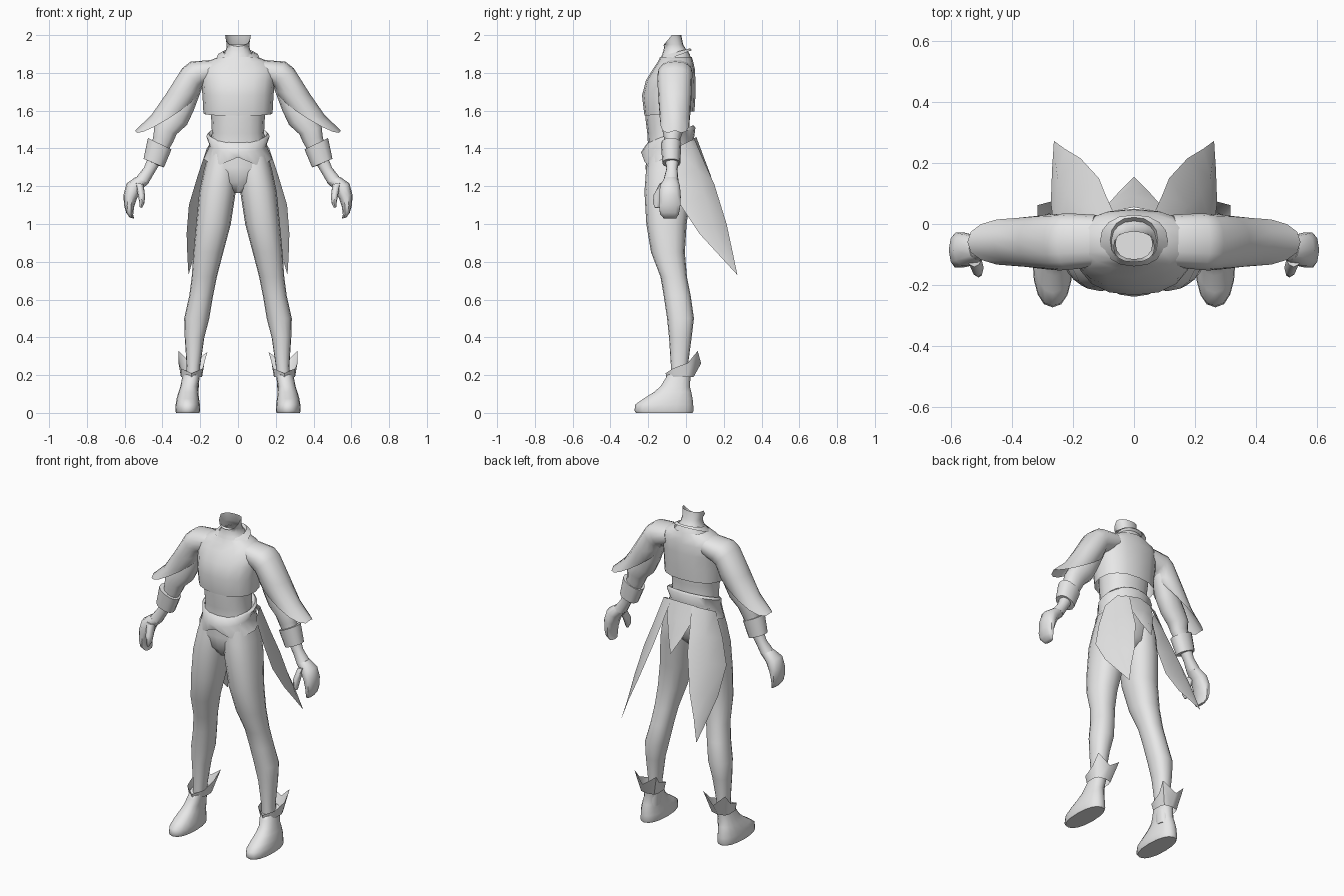
import bpy, bmesh, math

grey = bpy.data.materials.new("plain_grey")
grey.diffuse_color = (0.8, 0.8, 0.8, 1)


def sheet(name, rows, closed=False, caps=(False, False), mirror=False, angle=50):
    """Skin rows of points; closed joins each row into a ring."""
    bm = bmesh.new()
    vs = [[bm.verts.new(p) for p in row] for row in rows]
    n = len(rows[0])
    for a, b in zip(vs, vs[1:]):
        for i in range(n if closed else n - 1):
            j = (i + 1) % n
            bm.faces.new((a[i], a[j], b[j], b[i]))
    for cap, ring in zip(caps, (vs[0], vs[-1])):
        if cap:
            bm.faces.new(ring)
    bmesh.ops.remove_doubles(bm, verts=bm.verts, dist=0.0005)
    bmesh.ops.recalc_face_normals(bm, faces=bm.faces)
    me = bpy.data.meshes.new(name)
    bm.to_mesh(me)
    bm.free()
    me.materials.append(grey)
    me.shade_smooth()
    me.set_sharp_from_angle(angle=math.radians(angle))
    ob = bpy.data.objects.new(name, me)
    bpy.context.collection.objects.link(ob)
    if mirror:
        ob.modifiers.new("mirror", "MIRROR").use_mirror_merge = False
    return ob


def ring(ax, az, bx, bz, yf, yb, sag=0, tilt=0, n=16, e=0.88):
    """Rounded section between two x,z points, from yf to yb."""
    pts = []
    for k in range(n):
        t = 2 * math.pi * k / n
        c, s = (math.copysign(abs(v) ** e, v) for v in (math.cos(t), math.sin(t)))
        pts.append(((ax + bx) / 2 + c * (bx - ax) / 2,
                    (yf + yb) / 2 + s * (yb - yf) / 2,
                    (az + bz) / 2 + c * (bz - az) / 2 - sag * abs(s) + tilt * s))
    return pts


def loft(name, sections, caps=(True, True), mirror=False, n=16):
    return sheet(name, [ring(*s, n=n) for s in sections], True, caps, mirror)


def trunk(name, levels, caps):
    """Centred loft from levels of z, half width, front y, back y."""
    return loft(name, [(-h, z, h, z, f, b, *more) for z, h, f, b, *more in levels], caps)


def limb(name, levels):
    """Mirrored vertical loft from levels of z, inner x, outer x, front y, back y."""
    return loft(name, [(i, z, o, z, f, b, *more) for z, i, o, f, b, *more in levels],
                mirror=True)


# Hips and waist
trunk("waist", [(1.165, .03, -.16, -.03), (1.22, .12, -.20, .02), (1.30, .17, -.215, .035),
                (1.40, .15, -.20, .03), (1.48, .138, -.205, .015), (1.56, .142, -.215, .02),
                (1.66, .15, -.215, .03), (1.75, .14, -.19, .03)], (True, True))

# Shirt with open hem, running up into the open neck
trunk("shirt", [(1.585, .183, -.220, .045, 0, .012), (1.68, .188, -.233, .05),
                (1.76, .195, -.212, .05), (1.82, .205, -.175, .047), (1.86, .165, -.148, .038),
                (1.885, .10, -.137, .03)], (False, False))
trunk("neck", [(1.86, .11, -.145, .03), (1.90, .075, -.125, .02), (1.925, .063, -.118, .0),
               (1.95, .06, -.115, -.015), (2.0, .068, -.125, -.025, .03, .03)], (False, False))
# Folded collar
trunk("collar", [(1.885, .112, -.15, .03, 0, .035), (1.91, .078, -.128, .022, 0, .02),
                 (1.895, .07, -.118, .01, 0, .02)], (False, False))

# Arms
loft("sleeve", [(.11, 1.76, .14, 1.868, -.14, .03), (.18, 1.73, .25, 1.86, -.15, .035),
                (.195, 1.72, .295, 1.825, -.152, .033), (.20, 1.71, .38, 1.69, -.148, .03, .01),
                (.205, 1.70, .46, 1.575, -.142, .025, .035),
                (.21, 1.70, .545, 1.495, -.138, .02, .045)], (True, False), True)
loft("arm", [(.19, 1.72, .28, 1.79, -.11, .01), (.235, 1.60, .36, 1.66, -.125, .0),
             (.27, 1.525, .41, 1.58, -.12, -.01), (.325, 1.475, .443, 1.515, -.125, -.015),
             (.345, 1.43, .448, 1.465, -.115, -.03), (.40, 1.34, .47, 1.37, -.11, -.035),
             (.44, 1.275, .497, 1.30, -.105, -.045), (.475, 1.215, .54, 1.245, -.12, -.04)],
     mirror=True, n=12)
loft("wristband", [(.365, 1.40, .465, 1.45, -.115, -.035), (.352, 1.395, .477, 1.455, -.133, -.025),
                   (.392, 1.30, .50, 1.345, -.125, -.03), (.41, 1.305, .485, 1.34, -.11, -.04)],
     mirror=True, n=12)
loft("hand", [(.47, 1.22, .54, 1.25, -.118, -.042), (.512, 1.18, .59, 1.215, -.14, -.03),
              (.535, 1.135, .606, 1.155, -.145, -.025), (.55, 1.09, .604, 1.10, -.145, -.028),
              (.555, 1.05, .592, 1.06, -.14, -.035), (.55, 1.028, .575, 1.035, -.12, -.05)],
     mirror=True, n=10)
loft("thumb", [(.50, 1.21, .545, 1.22, -.14, -.08), (.492, 1.15, .53, 1.155, -.172, -.115),
               (.495, 1.11, .522, 1.11, -.175, -.13), (.508, 1.085, .52, 1.088, -.165, -.145)],
     mirror=True, n=8)

# Legs
limb("leg", [(1.42, .0, .145, -.19, .025), (1.28, .0, .182, -.212, .04),
             (1.17, .012, .205, -.22, .03), (1.0, .038, .222, -.21, .003),
             (.85, .078, .236, -.185, -.006), (.72, .112, .245, -.135, .005),
             (.62, .132, .258, -.118, .025), (.5, .152, .285, -.10, .042),
             (.4, .178, .282, -.09, .03), (.25, .2, .272, -.08, .01), (.1, .21, .28, -.08, .01)])

# Boots with a spiked, flaring cuff
limb("boot", [(0, .205, .328, -.265, .035), (.012, .2, .332, -.273, .04),
              (.045, .202, .33, -.268, .038), (.075, .206, .325, -.225, .035),
              (.11, .21, .315, -.17, .028), (.14, .212, .305, -.135, .02),
              (.19, .203, .295, -.11, .025, 0, .01), (.215, .2, .29, -.10, .03, 0, .015)])
low = [(.245, -.105, .19), (.30, -.06, .19), (.302, 0, .19), (.29, .03, .19),
       (.245, .04, .19), (.20, .03, .19), (.19, 0, .19), (.192, -.06, .19)]
high = [(.245, -.108, .21), (.302, -.07, .235), (.315, .01, .265), (.315, .062, .328),
        (.245, .08, .262), (.162, .062, .322), (.178, .01, .265), (.188, -.07, .235)]
sheet("boot_cuff", [low, high], True, mirror=True)

# Belt with a rolled top and a pointed lower edge
lower = [1.353, 1.33, 1.307, 1.32, 1.338, 1.345, 1.36, 1.375, 1.38, 1.38, 1.38]


def belt_row(hx, yf, yb, height):
    row = []
    for k in range(20):
        t = k * math.pi / 10
        row.append((hx * math.sin(t), (yf + yb) / 2 - (yb - yf) / 2 * math.cos(t),
                    height(math.cos(t), min(k, 20 - k))))
    return row


sheet("belt", [belt_row(.138, -.19, .02, lambda c, k: 1.455 - .045 * c),
               belt_row(.155, -.20, .04, lambda c, k: 1.478 - .045 * c),
               belt_row(.168, -.212, .05, lambda c, k: 1.465 - .045 * c),
               belt_row(.150, -.238, .042, lambda c, k: 1.415 - .035 * c),
               belt_row(.182, -.226, .042, lambda c, k: lower[k])], True)

# Long side tails hanging from the belt, each row running outer, middle, inner
sheet("side_tail", [[(.165, -.06, 1.40), (.14, .02, 1.44), (.07, .045, 1.45)],
                    [(.215, -.055, 1.25), (.18, .06, 1.29), (.095, .10, 1.32)],
                    [(.26, -.03, 1.10), (.22, .10, 1.15), (.115, .15, 1.21)],
                    [(.272, .07, .95), (.25, .15, .98), (.175, .215, 1.0)],
                    [(.268, .18, .83), (.258, .21, .84), (.225, .245, .86)],
                    [(.262, .272, .73)] * 3], mirror=True)
# Short centre tail
sheet("centre_tail", [[(-.10, .035, 1.45), (0, .055, 1.46), (.10, .035, 1.45)],
                      [(-.085, .065, 1.36), (0, .092, 1.36), (.085, .065, 1.36)],
                      [(-.045, .11, 1.26), (0, .13, 1.26), (.045, .11, 1.26)],
                      [(0, .155, 1.17)] * 3])
